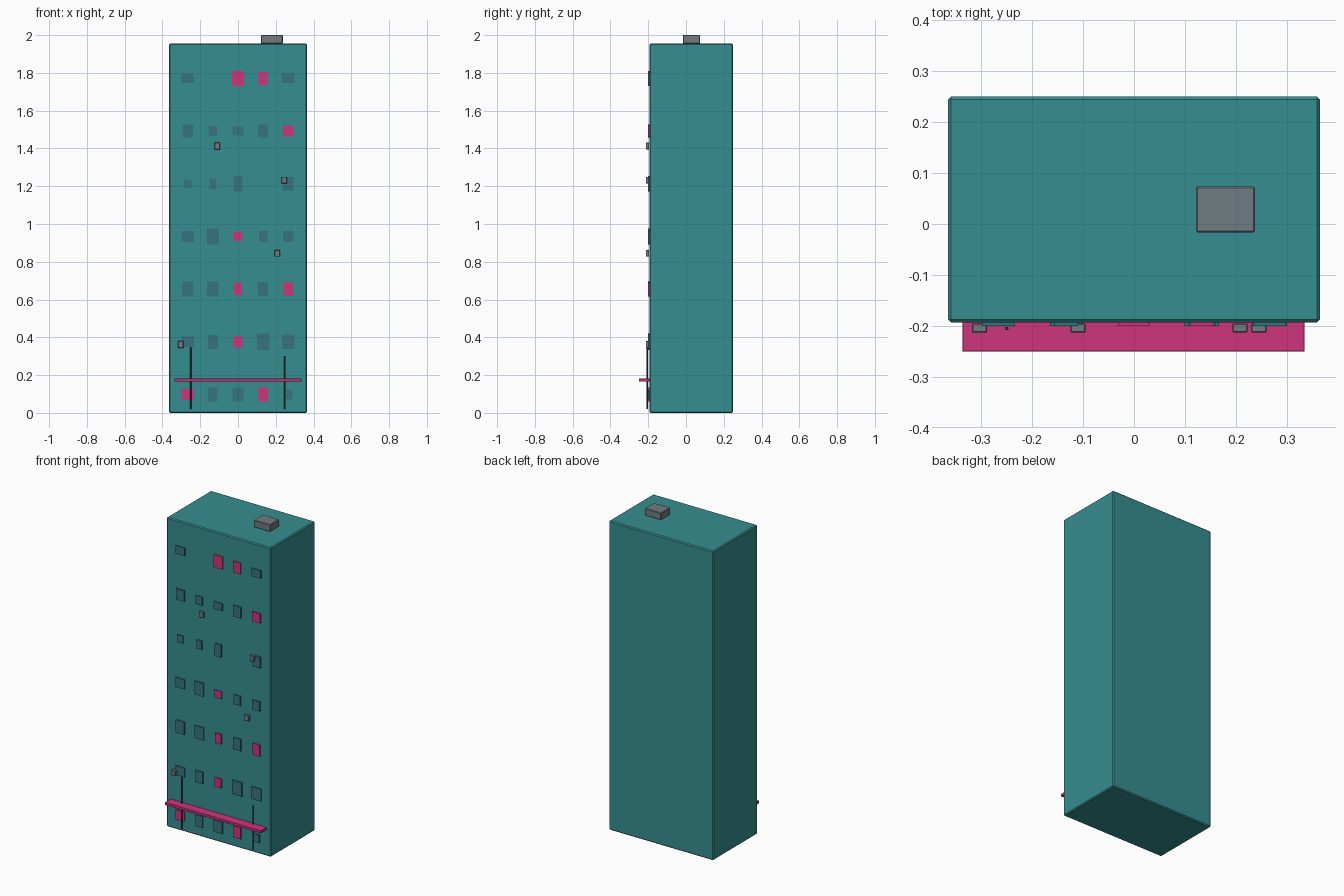
import bpy

cube = bpy.data.objects.get("Cube")
if cube:
    bpy.data.objects.remove(cube, do_unlink=True)


def material(name, rgb):
    m = bpy.data.materials.new(name)
    m.use_nodes = True
    color = (*rgb, 1)
    m.diffuse_color = color
    m.node_tree.nodes["Principled BSDF"].inputs["Base Color"].default_value = color
    return m


teal = material("teal wall", (0.037, 0.27, 0.28))
glass = material("blue glass", (0.037, 0.175, 0.225))
pink = material("pink", (0.63, 0.035, 0.20))
grey = material("grey metal", (0.165, 0.20, 0.22))
dark = material("dark pipe", (0.03, 0.04, 0.045))


def box(name, low, high, mat, bevel=0):
    center = [(a + b) / 2 for a, b in zip(low, high)]
    bpy.ops.mesh.primitive_cube_add(size=1, location=center)
    ob = bpy.context.object
    ob.name = name
    ob.scale = [b - a for a, b in zip(low, high)]
    bpy.ops.object.transform_apply(location=False, rotation=False, scale=True)
    ob.data.materials.append(mat)
    if bevel:
        mod = ob.modifiers.new("chamfer", "BEVEL")
        mod.width = bevel
        mod.segments = 1
    return ob


FRONT = -0.193

# Main block and rooftop unit
box("building_body", (-0.365, FRONT, 0), (0.365, 0.25, 1.955), teal, 0.006)
box("roof_unit", (0.122, -0.017, 1.955), (0.237, 0.074, 2.0), grey, 0.003)

# Windows: width and height in hundredths per column, top floor first;
# "p" marks a lit pink pane and "-" an empty place
floors = [
    "6.5x5 - 6.3x8p 4.7x7p 6.5x5",
    "5.8x7 4.6x5.3 6x4.6 5.3x7 5.8x6p",
    "4.2x4.7 3.7x5.5 4.6x8 - 5.8x7",
    "6.4x6 6.3x8.4 4.8x4.6p 4.5x6 5.3x6",
    "6x8 6.2x8 4.4x6.3p 5.3x7.4 5x7.2p",
    "6.4x5.7 5.3x7.4 4.6x5.7p 6.7x8.8 6.8x7.8",
    "6.4x6p 5x7.3 6x7.5 5x7.4p 4.6x5",
]
for row, floor in enumerate(floors):
    z = 1.771 - row * 0.279
    for col, text in enumerate(floor.split()):
        if text == "-":
            continue
        w, h = (float(v) / 200 for v in text.rstrip("p").split("x"))
        x = (col - 2) * 0.133
        box(f"window_{row}_{col}", (x - w, -0.2005, z - h), (x + w, FRONT + 0.004, z + h),
            pink if text.endswith("p") else glass)

# Air conditioners
for i, (x, z) in enumerate([(-0.11, 1.413), (0.245, 1.232), (0.208, 0.845), (-0.303, 0.362)]):
    box(f"air_conditioner_{i}", (x - 0.015, -0.213, z - 0.018),
        (x + 0.015, -0.195, z + 0.018), grey, 0.002)

# Entrance canopy
box("canopy", (-0.337, -0.25, 0.165), (0.335, FRONT + 0.003, 0.181), pink, 0.001)

# Drain pipes
for side, x, top in (("right", -0.25, 0.347), ("left", 0.248, 0.30)):
    bottom = 0.02
    bpy.ops.mesh.primitive_cylinder_add(vertices=8, radius=0.0035, depth=top - bottom,
                                        location=(x, -0.205, (top + bottom) / 2))
    pipe = bpy.context.object
    pipe.name = f"{side}_drain_pipe"
    pipe.data.materials.append(dark)
    bpy.ops.object.shade_smooth_by_angle()
